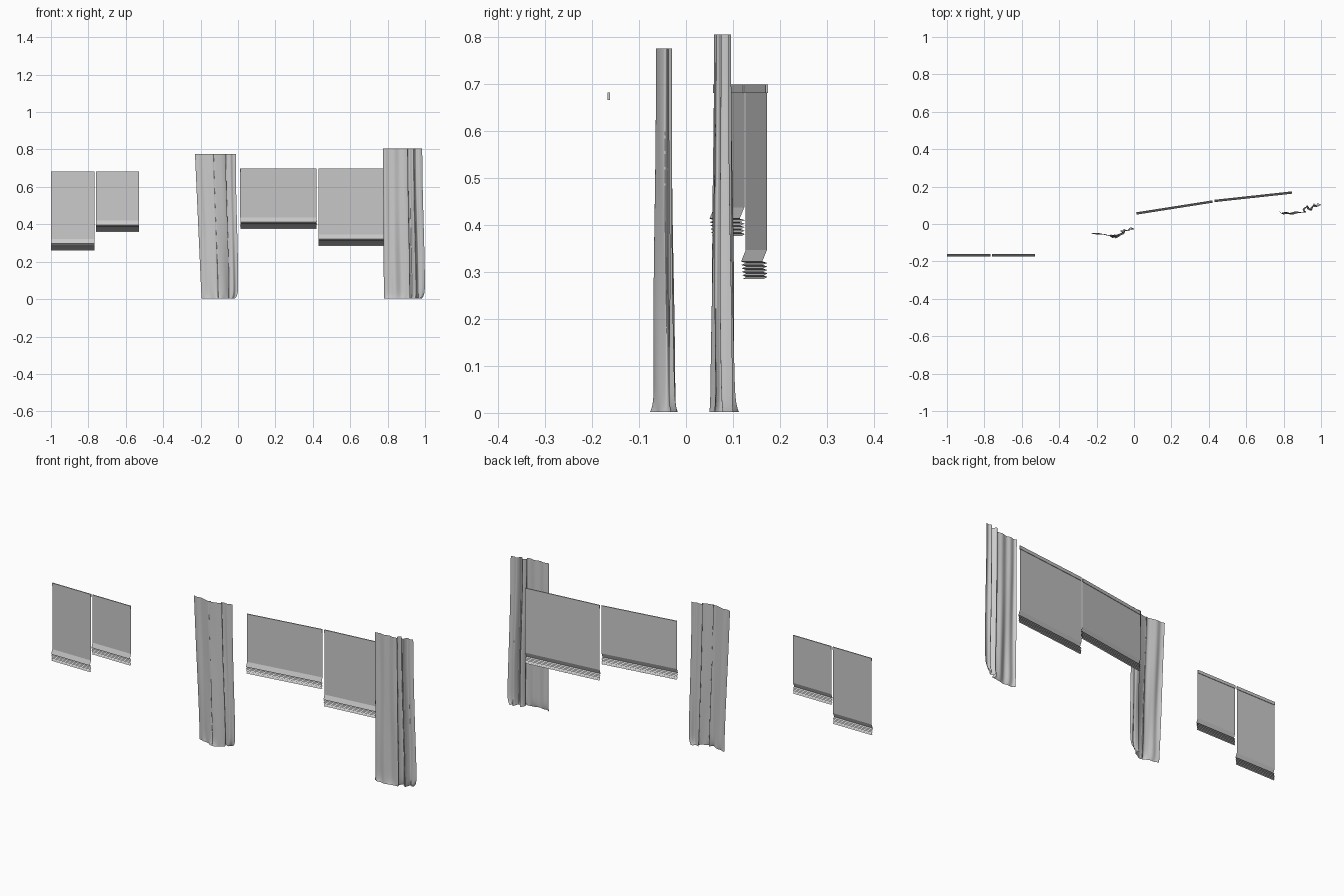
import bpy, math
from mathutils import Vector

if "Cube" in bpy.data.objects:
    bpy.data.objects.remove(bpy.data.objects["Cube"])


def mesh_object(name, verts, faces, smooth=False):
    me = bpy.data.meshes.new(name)
    me.from_pydata(verts, [], faces)
    me.update()
    ob = bpy.data.objects.new(name, me)
    bpy.context.collection.objects.link(ob)
    for p in me.polygons:
        p.use_smooth = smooth
    return ob


def grid_faces(cols, rows):
    return [(r * cols + c, r * cols + c + 1, (r + 1) * cols + c + 1, (r + 1) * cols + c)
            for r in range(rows - 1) for c in range(cols - 1)]


# Roman blind: box headrail plus a single sheet with gathered pleats at the hem
def roman_blind(name, start, end, top, bottom, rail_h):
    a, b = Vector(start), Vector(end)
    along = (b - a).normalized()
    back = Vector((-along.y, along.x))

    def at(p, depth, z):
        q = p + back * depth
        return (q.x, q.y, z)

    d = 0.0027
    ring = [(-d, top), (d, top), (d, top - rail_h), (-d, top - rail_h)]
    verts = [at(p, o, z) for p in (a, b) for o, z in ring]
    faces = [(0, 1, 2, 3), (7, 6, 5, 4)]
    faces += [(i, i + 4, (i + 1) % 4 + 4, (i + 1) % 4) for i in range(4)]
    mesh_object(name + "_headrail", verts, faces)

    profile = [(0, top - 0.001), (0, bottom + 0.061), (-0.010, bottom + 0.037)]
    pleats = 5
    for i in range(pleats):
        z = bottom + 0.037 * (1 - i / pleats)
        lean = 0.005 * i / pleats
        profile += [(0.001, z - 0.0035), (-0.010 + lean, z - 0.0074)]
    verts = [at(p, o, z) for o, z in profile for p in (a, b)]
    mesh_object(name + "_fabric", verts, grid_faces(2, len(profile)))


roman_blind("left_long_blind", (-1.0, -0.164), (-0.768, -0.164), 0.681, 0.26, 0.016)
roman_blind("left_short_blind", (-0.758, -0.164), (-0.528, -0.164), 0.681, 0.36, 0.016)
roman_blind("right_short_blind", (0.012, 0.060), (0.42, 0.124), 0.698, 0.376, 0.018)
roman_blind("right_long_blind", (0.43, 0.127), (0.845, 0.172), 0.698, 0.285, 0.018)


def spline(pts, t):
    n = len(pts) - 1
    i = min(int(t * n), n - 1)
    f = t * n - i
    p = [Vector(pts[min(max(k, 0), n)]) for k in (i - 1, i, i + 1, i + 2)]
    return 0.5 * (2 * p[1] + (p[2] - p[0]) * f
                  + (2 * p[0] - 5 * p[1] + 4 * p[2] - p[3]) * f * f
                  + (3 * p[1] - p[0] - 3 * p[2] + p[3]) * f ** 3)


# Curtain: plan-view fold line lofted downwards, bulging low and flaring at the hem
def curtain(name, folds, height, top_span, low_span, swell):
    cols, rows = 90, 34
    x0, x1 = folds[0][0], folds[-1][0]
    ymid = sum(p[1] for p in folds) / len(folds)
    verts = []
    for r in range(rows):
        s = (r / (rows - 1)) ** 1.7
        z = 0.002 + (height - 0.002) * s
        h = z / height
        mix = h * h * (3 - 2 * h)
        left = low_span[0] + (top_span[0] - low_span[0]) * h
        right = low_span[1] + (top_span[1] - low_span[1]) * mix
        hem = math.exp(-z / 0.018)
        amp = 0.9 + swell * (1 - mix) + 0.35 * hem
        for c in range(cols):
            t = c / (cols - 1)
            p = spline(folds, t)
            u = (p.x - x0) / (x1 - x0)
            x = left + (right - left) * u - 0.022 * hem * max(u, 0) ** 8
            y = ymid + (p.y - ymid) * amp
            y += 0.003 * (1 - h) * math.sin(t * 21 + 5 * h)
            y += 0.004 * hem * math.sin(t * 38)
            verts.append((x, y, z))
    return mesh_object(name, verts, grid_faces(cols, rows), True)


left_folds = [(-0.225, -0.049), (-0.205, -0.055), (-0.18, -0.052), (-0.155, -0.058),
              (-0.13, -0.064), (-0.115, -0.058), (-0.122, -0.066), (-0.095, -0.061),
              (-0.072, -0.054), (-0.055, -0.044), (-0.064, -0.036), (-0.044, -0.033),
              (-0.030, -0.036), (-0.016, -0.028), (0.0, -0.029)]
right_folds = [(0.778, 0.066), (0.79, 0.058), (0.815, 0.063), (0.84, 0.058),
               (0.87, 0.066), (0.895, 0.062), (0.918, 0.066), (0.912, 0.078),
               (0.928, 0.092), (0.94, 0.079), (0.951, 0.074), (0.957, 0.088),
               (0.966, 0.098), (0.982, 0.092), (1.0, 0.098)]
curtain("left_curtain", left_folds, 0.775, (-0.23, -0.012), (-0.195, 0.002), 0.2)
curtain("right_curtain", right_folds, 0.804, (0.775, 0.985), (0.78, 1.0), 0.28)
